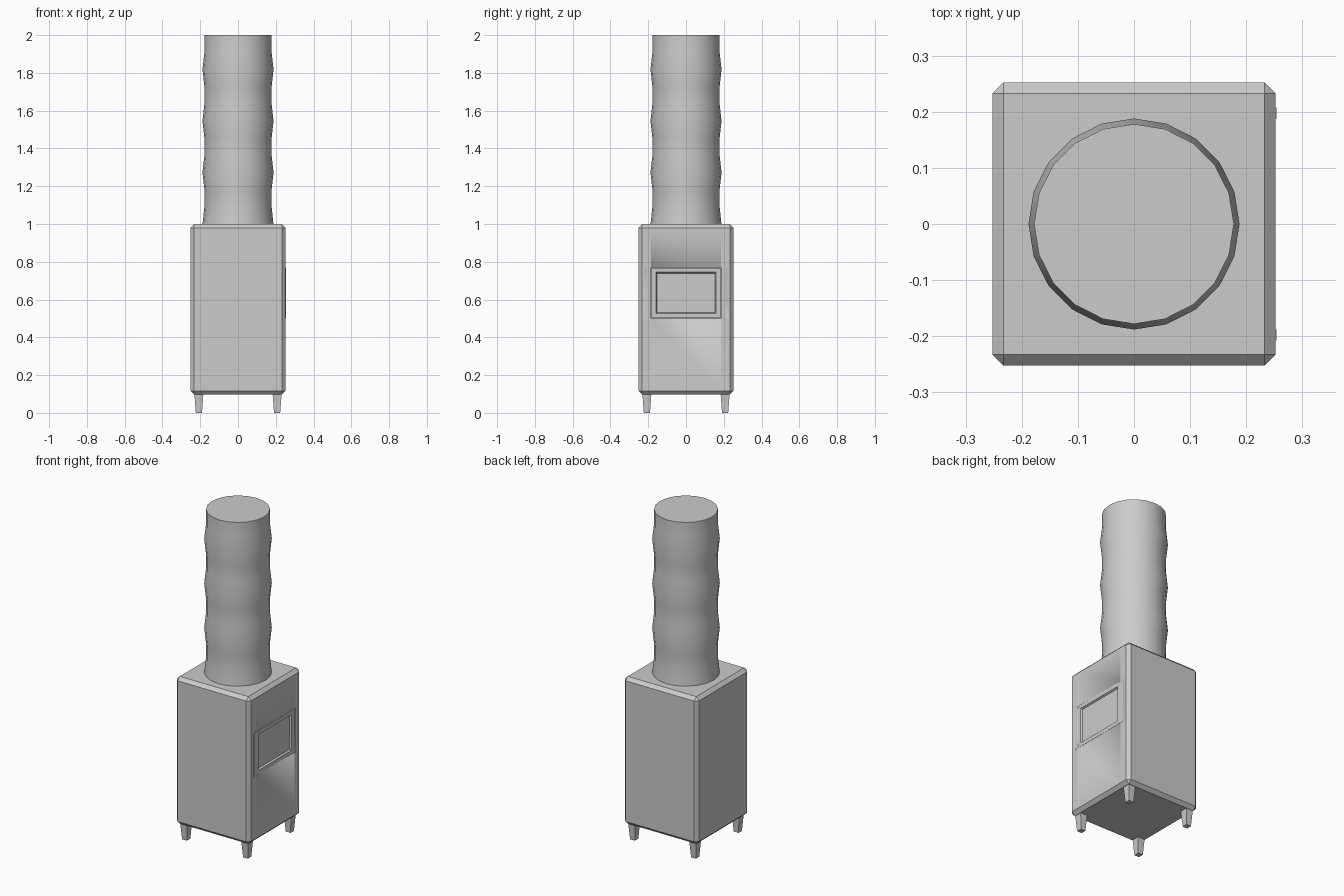
import bpy, bmesh, math
from mathutils import Vector, Matrix

if "Cube" in bpy.data.objects:
    bpy.data.objects.remove(bpy.data.objects["Cube"])


def finish(name, bm):
    bmesh.ops.recalc_face_normals(bm, faces=bm.faces[:])
    me = bpy.data.meshes.new(name)
    bm.to_mesh(me)
    bm.free()
    ob = bpy.data.objects.new(name, me)
    bpy.context.collection.objects.link(ob)
    return ob


def box(lo, hi):
    bm = bmesh.new()
    lo, hi = Vector(lo), Vector(hi)
    m = Matrix.Translation((lo + hi) / 2) @ Matrix.Diagonal((hi - lo).to_4d())
    bmesh.ops.create_cube(bm, size=1, matrix=m)
    bm.normal_update()
    return bm


H = 0.2525             # half width of the body
DY, Z0, Z1 = 0.185, 0.5, 0.77   # door opening

# Stove body: chamfered box with an opening pushed into the +x side
bm = box((-H, -H, 0.097), (H, H, 1.0))
bmesh.ops.bevel(bm, geom=bm.edges[:], offset=0.02, segments=1, affect='EDGES')
bm.normal_update()
cuts = [((0, -DY, 0), (0, 1, 0)), ((0, DY, 0), (0, 1, 0)),
        ((0, 0, Z0), (0, 0, 1)), ((0, 0, Z1), (0, 0, 1))]
for co, no in cuts:
    side = [f for f in bm.faces if f.normal.x > 0.99]
    geom = {g for f in side for g in (f, *f.edges, *f.verts)}
    bmesh.ops.bisect_plane(bm, geom=list(geom), plane_co=co, plane_no=no)
    bm.normal_update()
side = [f for f in bm.faces if f.normal.x > 0.99]
for f in side:
    c = f.calc_center_median()
    # the cross around the door is softly shaded, the corners stay flat
    f.smooth = abs(c.y) < DY or Z0 < c.z < Z1
mid = [f for f in side if abs(f.calc_center_median().y) < 0.1
       and Z0 < f.calc_center_median().z < Z1]
res = bmesh.ops.extrude_discrete_faces(bm, faces=[]) if not mid else \
    bmesh.ops.inset_region(bm, faces=mid, thickness=0.001, depth=-0.02)
for f in res["faces"]:
    f.smooth = True
for f in mid:
    f.smooth = False
finish("stove_body", bm)

# Fire door with a recessed panel
bm = box((H - 0.022, -DY + 0.002, Z0 + 0.002), (H - 0.001, DY - 0.002, Z1 - 0.002))
face = [f for f in bm.faces if f.normal.x > 0.99]
bmesh.ops.inset_region(bm, faces=face, thickness=0.033)
bmesh.ops.inset_region(bm, faces=face, thickness=0.008, depth=-0.01)
finish("fire_door", bm)

# Slim trim strips beside the door
for s, label in ((-1, "front"), (1, "back")):
    ya, yb = sorted((s * 0.188, s * 0.208))
    finish("door_trim_" + label, box((H - 0.005, ya, Z0), (H + 0.0015, yb, Z1)))

# Tapered legs
for sx in (-1, 1):
    for sy in (-1, 1):
        bm = box((-0.024, -0.024, 0), (0.024, 0.024, 0.105))
        for v in bm.verts:
            if v.co.z < 0.05:
                v.co.x *= 0.68
                v.co.y *= 0.68
        bmesh.ops.translate(bm, verts=bm.verts, vec=(sx * 0.207, sy * 0.207, 0))
        finish("leg", bm)

# Wavy flue pipe: a wider ring at every third step
N = 20
bm = bmesh.new()
rings = []
for i in range(12):
    r = 0.188 if i % 3 == 0 else 0.178
    z = 0.999 + 1.001 * i / 11
    rings.append([bm.verts.new((r * math.cos(2 * math.pi * k / N),
                                r * math.sin(2 * math.pi * k / N), z)) for k in range(N)])
for a, b in zip(rings, rings[1:]):
    for k in range(N):
        f = bm.faces.new((a[k], a[(k + 1) % N], b[(k + 1) % N], b[k]))
        f.smooth = True
bm.faces.new(rings[-1])
bm.faces.new(rings[0][::-1])
finish("flue_pipe", bm)
